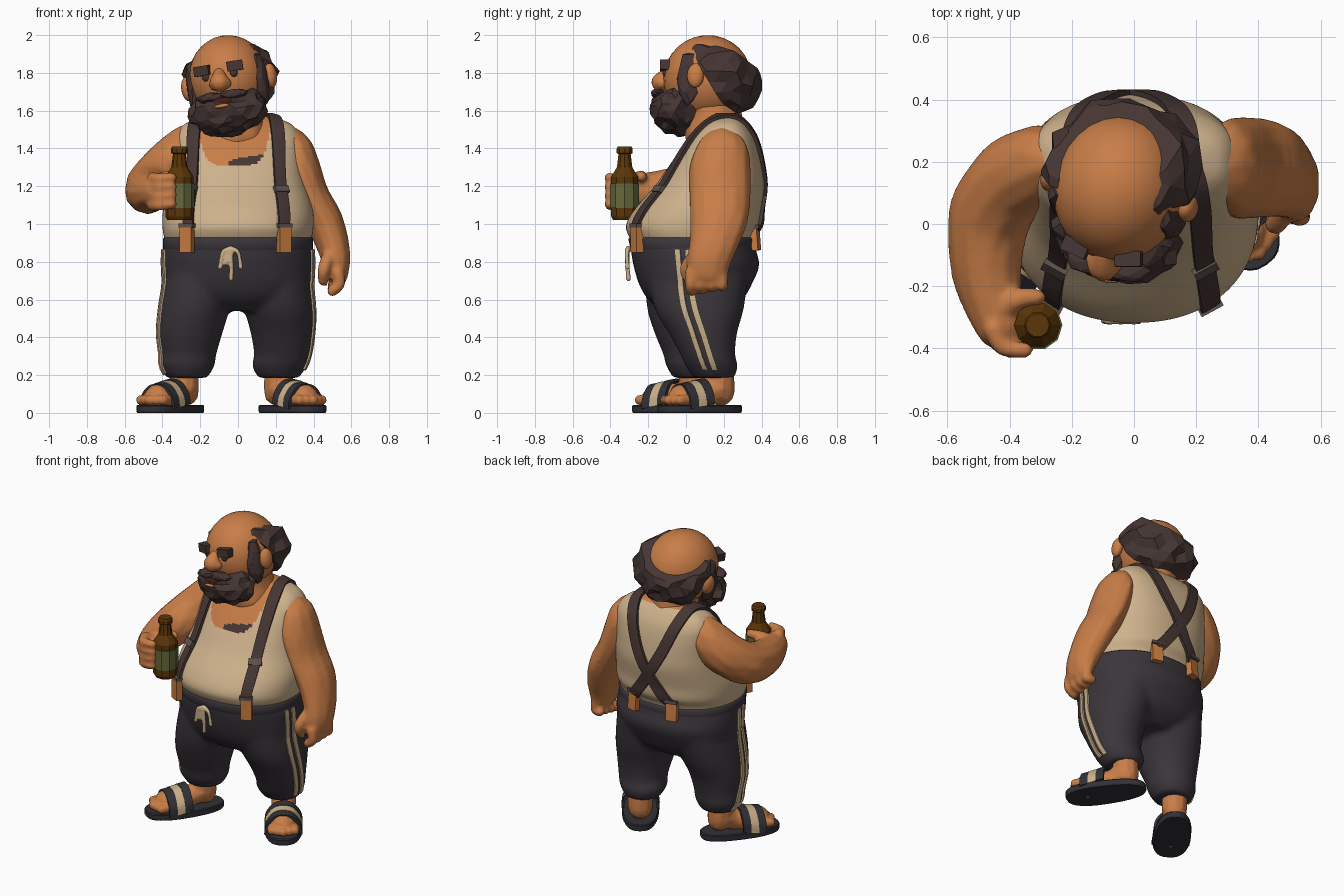
import bpy, bmesh, math, random
from mathutils import Vector, Matrix

random.seed(4)
cube = bpy.data.objects.get("Cube")
if cube:
    bpy.data.objects.remove(cube, do_unlink=True)


def material(name, r, g, b):
    m = bpy.data.materials.new(name)
    m.use_nodes = True
    m.diffuse_color = (r, g, b, 1)
    node = next(n for n in m.node_tree.nodes if n.type == 'BSDF_PRINCIPLED')
    node.inputs["Base Color"].default_value = (r, g, b, 1)
    node.inputs["Roughness"].default_value = 0.8
    return m


SKIN = material("skin", .58, .205, .063)
CLOTH = material("cream_cloth", .61, .44, .26)
HAIR = material("dark_brown_hair", .06, .036, .033)
PANTS = material("charcoal_fabric", .043, .036, .043)
LEATHER = material("tan_leather", .58, .2, .05)
GLASS = material("amber_glass", .105, .037, .003)
LABEL = material("olive_label", .13, .14, .045)
RUBBER = material("dark_rubber", .03, .03, .038)
METAL = material("dull_metal", .11, .085, .075)
MOUTH = material("mouth_dark", .05, .012, .01)
NONE = Matrix()


def smooth(pts, n):
    """Catmull-Rom interpolation of tuples of any length."""
    out = []
    for i in range(len(pts) - 1):
        a, b, c, d = (pts[min(max(k, 0), len(pts) - 1)] for k in range(i - 1, i + 3))
        for s in range(n):
            t = s / n
            out.append(tuple(.5 * (2 * q + (r - p) * t + (2 * p - 5 * q + 4 * r - w) * t * t
                                   + (3 * q - p - 3 * r + w) * t ** 3)
                             for p, q, r, w in zip(a, b, c, d)))
    return out + [tuple(pts[-1])]


def finish(name, bm, mats, soft=True, matrix=NONE):
    bmesh.ops.recalc_face_normals(bm, faces=bm.faces[:])
    me = bpy.data.meshes.new(name)
    for f in bm.faces:
        f.smooth = soft
    bm.to_mesh(me)
    bm.free()
    for m in mats:
        me.materials.append(m)
    ob = bpy.data.objects.new(name, me)
    bpy.context.collection.objects.link(ob)
    ob.matrix_world = matrix
    return ob


def remesh(ob, voxel, rounds):
    mod = ob.modifiers.new("blend", 'REMESH')
    mod.mode, mod.voxel_size, mod.use_smooth_shade = 'VOXEL', voxel, True
    mod = ob.modifiers.new("relax", 'SMOOTH')
    mod.factor, mod.iterations = .5, rounds
    return ob


def loft(bm, rings, sides=32, power=2.0):
    """Skin horizontal superellipses given as x, y, z, rx, ry[, power]."""
    angles = [2 * math.pi * i / sides for i in range(sides)]
    loops = []
    for x, y, z, rx, ry, *own in rings:
        e = 2 / (own[0] if own else power)
        loops.append([bm.verts.new((x + rx * math.copysign(abs(math.cos(a)) ** e, math.cos(a)),
                                    y + ry * math.copysign(abs(math.sin(a)) ** e, math.sin(a)), z))
                      for a in angles])
    for lo, hi in zip(loops, loops[1:]):
        for i in range(sides):
            j = (i + 1) % sides
            bm.faces.new((lo[i], lo[j], hi[j], hi[i]))
    bm.faces.new(loops[0][::-1])
    bm.faces.new(loops[-1])


def limb(name, paths, mat, voxel=.014, matrix=NONE, steps=7):
    """Blend chains of balls given as x, y, z, rx[, ry] into one soft form."""
    bm = bmesh.new()
    for path in paths:
        for x, y, z, *r in smooth(path, steps):
            size = Matrix.Diagonal((r[0], r[-1], min(r), 1))
            bmesh.ops.create_icosphere(bm, subdivisions=2, radius=1, matrix=Matrix.Translation((x, y, z)) @ size)
    return remesh(finish(name, bm, [mat], True, matrix), voxel, 2)


def ball(name, loc, radii, mat, matrix=NONE):
    bm = bmesh.new()
    bmesh.ops.create_uvsphere(bm, u_segments=28, v_segments=16, radius=1,
                              matrix=Matrix.Translation(loc) @ Matrix.Diagonal((*radii, 1)))
    return finish(name, bm, [mat], True, matrix)


def box(name, loc, size, mat, matrix=NONE, tilt=0, turn=0):
    bm = bmesh.new()
    place = Matrix.Translation(loc) @ Matrix.Rotation(turn, 4, 'Z') @ Matrix.Rotation(tilt, 4, 'X')
    bmesh.ops.create_cube(bm, size=1, matrix=place @ Matrix.Diagonal((*size, 1)))
    return finish(name, bm, [mat], False, matrix)


def shaggy(name, loc, radii, matrix, cuts=(), detail=3):
    """Rough tufted ellipsoid of hair, trimmed by planes."""
    bm = bmesh.new()
    bmesh.ops.create_icosphere(bm, subdivisions=detail, radius=1)
    for v in bm.verts:
        v.co = Vector(loc) + Vector(a * b for a, b in zip(v.co * random.uniform(.92, 1.12), radii))
    for co, no in cuts:
        bmesh.ops.bisect_plane(bm, geom=bm.verts[:] + bm.edges[:] + bm.faces[:],
                               plane_co=co, plane_no=no, clear_outer=True)
        bmesh.ops.holes_fill(bm, edges=[e for e in bm.edges if e.is_boundary], sides=0)
    return finish(name, bm, [HAIR], False, matrix)


def ribbon(name, pts, width, mat, thick, side=None, target=None, matrix=NONE):
    """Flat band along a path, optionally wrapped onto another part."""
    bm = bmesh.new()
    path = [Vector(p) for p in smooth(pts, 8)]
    rows = []
    for i, p in enumerate(path):
        along = path[min(i + 1, len(path) - 1)] - path[max(i - 1, 0)]
        out = p - Vector((p.x * .9, .15, min(p.z, 1.3)))
        s = Vector(side) if side else along.cross(out).normalized()
        rows.append([bm.verts.new(p + s * width * k) for k in (-.5, -.17, .17, .5)])
    for a, b in zip(rows, rows[1:]):
        for k in range(3):
            bm.faces.new((a[k], a[k + 1], b[k + 1], b[k]))
    ob = finish(name, bm, [mat], False, matrix)
    if target:
        mod = ob.modifiers.new("wrap", 'SHRINKWRAP')
        mod.target, mod.offset, mod.wrap_mode = target, thick * .5, 'ABOVE_SURFACE'
    mod = ob.modifiers.new("thickness", 'SOLIDIFY')
    mod.thickness, mod.offset = thick, 0


# Torso: tank top with a scooped neckline over skin
bm = bmesh.new()
body = [(.86, .045, .37, .30, 2.2), (.94, .03, .393, .335, 2.2), (1.0, .04, .40, .355, 2.2),
        (1.08, .065, .395, .335, 2.2), (1.2, .125, .365, .29, 2.3), (1.3, .155, .345, .25, 2.5),
        (1.4, .18, .335, .205, 2.7), (1.47, .195, .325, .165, 2.8), (1.53, .205, .28, .115, 2.8),
        (1.57, .21, .18, .07, 2.6)]
loft(bm, smooth([(0, y, z, rx, ry, p) for z, y, rx, ry, p in body], 12), 144)
for f in bm.faces:
    c = f.calc_center_median()
    scoop = 1.31 + .16 * (abs(c.x + .02) / .185) ** 6 if c.y < .2 else 1.56
    if c.z > scoop:
        f.material_index = 2 if c.z < 1.345 + .2 * c.x and -.05 < c.x < .13 else 1
torso = finish("tank_top_torso", bm, [CLOTH, SKIN, HAIR])
limb("neck", [[(0, .15, 1.47, .16, .11), (-.02, .15, 1.55, .155, .13), (-.03, .13, 1.68, .15)]], SKIN, .018)

# Trousers: hips and two legs blended together
bm = bmesh.new()
hips = [(.92, .035, .387, .327), (.86, .04, .399, .331), (.78, .055, .402, .333), (.68, .05, .392, .298),
        (.6, .05, .34, .25), (.54, .05, .22, .17)]
loft(bm, smooth([(0, y, z, rx, ry) for z, y, rx, ry in hips], 4), 48, 2.2)
legs = {"left": [(.19, .06, .72, .2, .27), (.22, .07, .55, .187, .235), (.235, .09, .42, .167, .18),
                 (.235, .115, .31, .15, .145), (.22, .135, .25, .145, .138), (.215, .15, .185, .108, .108)],
        "right": [(-.19, .05, .72, .2, .27), (-.23, .03, .55, .187, .235), (-.255, .02, .42, .172, .185),
                  (-.265, .03, .31, .15, .15), (-.27, .035, .25, .145, .14), (-.27, .04, .185, .108, .108)]}
for rings in legs.values():
    loft(bm, smooth(rings, 5), 32, 2.1)
trousers = remesh(finish("trousers", bm, [PANTS]), .018, 3)
bm = bmesh.new()
loft(bm, [(0, .038, .83, .38, .315), (0, .036, .87, .396, .33), (0, .033, .92, .398, .338),
          (0, .033, .928, .39, .332)], 64, 2.2)
finish("waistband", bm, [PANTS])
for name, s, lag in (("left", 1, 0), ("right", -1, .1)):
    for d in (-.031, .031):
        ribbon(name + "_leg_stripe",
               [(s * .43, -.025 + d, .87), (s * .42, .005 + d - lag * .3, .6),
                (s * .42, .065 + d - lag * .8, .4), (s * .38, .125 + d - lag, .21)],
               .034, CLOTH, .009, (0, 1, 0), trousers)
limb("drawstring", [[(-.04, -.305, .87, .016), (-.08, -.312, .85, .012), (-.095, -.31, .77, .013)],
                    [(-.04, -.305, .87, .016), (0, -.312, .85, .012), (.015, -.31, .77, .013)],
                    [(-.05, -.31, .86, .013), (-.065, -.31, .79, .012), (-.035, -.31, .84, .013)],
                    [(-.04, -.31, .86, .014), (-.035, -.31, .78, .013), (-.037, -.305, .71, .014)]], CLOTH, .007)

# Suspenders crossing at the back, with buckles and leather tabs
for name, s in (("left", 1), ("right", -1)):
    ribbon(name + "_suspender",
           [(s * x - .013, y, z) for x, y, z in ((.255, -.27, .98), (.245, -.15, 1.18), (.235, -.05, 1.35),
                                                 (.22, .08, 1.51), (.2, .2, 1.6), (.165, .33, 1.5),
                                                 (.085, .41, 1.3), (-.02, .42, 1.12), (-.135, .385, .96))],
           .07, HAIR, .018, None, torso)
    box(name + "_buckle", (s * .243 - .013, -.147, 1.185), (.082, .022, .04), METAL, NONE, -.6, s * .5)
    box(name + "_front_tab", (s * .257 - .013, -.26, .92), (.07, .04, .14), LEATHER, NONE, 0, s * .5)
    box(name + "_front_clip", (s * .257 - .013, -.264, .992), (.08, .038, .02), METAL, NONE, 0, s * .5)
    box(name + "_back_tab", (s * .14 - .013, .365, .925), (.07, .04, .13), LEATHER, NONE, .08, -s * .25)
    box(name + "_back_clip", (s * .14 - .013, .376, .985), (.08, .035, .02), METAL, NONE, .08, -s * .25)

# Arms and hands
fingers = [[(.53, .025 + .055 * i, .74, .034), (.535, .025 + .055 * i, .68, .032),
            (.5, .03 + .055 * i, .645 + .01 * i, .03)] for i in range(4)]
limb("left_arm", [[(.27, .19, 1.45, .07, .09), (.30, .19, 1.39, .10, .14), (.33, .18, 1.29, .11, .165),
                   (.385, .18, 1.15, .10, .165), (.455, .175, 1.02, .10, .155), (.5, .15, .9, .09, .135),
                   (.52, .125, .81, .078, .12), (.525, .115, .74, .062, .11)],
                  [(.48, .04, .82, .04), (.455, .0, .76, .035), (.45, .02, .7, .028)], *fingers], SKIN, .013)
fingers = [[(-.45, -.34, 1.1 + .047 * i, .035), (-.42, -.395, 1.1 + .047 * i, .03),
            (-.35, -.405, 1.105 + .047 * i, .027)] for i in range(4)]
limb("right_arm", [[(-.27, .2, 1.45, .08), (-.31, .19, 1.37, .13), (-.40, .13, 1.27, .14), (-.465, .02, 1.195, .135),
                    (-.475, -.13, 1.17, .118), (-.455, -.24, 1.17, .1), (-.43, -.32, 1.175, .085)],
                   [(-.42, -.27, 1.22, .045), (-.37, -.24, 1.25, .035), (-.31, -.235, 1.25, .028)], *fingers],
     SKIN, .013)

# Bottle
bm = bmesh.new()
loft(bm, [(-.31, -.325, z, r, r) for z, r in ((1.02, .064), (1.04, .075), (1.25, .075), (1.3, .043), (1.37, .034),
                                              (1.375, .044), (1.4, .044), (1.41, .038))], 10)
finish("bottle", bm, [GLASS], False)
bm = bmesh.new()
loft(bm, [(-.31, -.325, z, .08, .08) for z in (1.085, 1.215)], 10)
finish("bottle_label", bm, [LABEL], False)

# Feet and sandals, turned outward
arch = [(-.108, .045), (-.098, .1), (-.055, .155), (0, .17), (.055, .155), (.098, .1), (.108, .045)]
for name, x, y, turn in (("left", .285, .075, .6), ("right", -.355, -.06, -.6)):
    at = Matrix.Translation((x, y, 0)) @ Matrix.Rotation(turn, 4, 'Z')
    toes = [[(k * .035, -.12, .07, .028), (k * .035, -.2 + .012 * abs(k), .068, .028)] for k in (-2, -1, 0, 1, 2)]
    limb(name + "_foot", [[(0, .12, .24, .08), (0, .125, .15, .08), (0, .13, .11, .075)],
                          [(0, .12, .13, .08), (0, .04, .097, .066), (0, -.05, .085, .075, .053),
                           (0, -.12, .075, .08, .04)], *toes], SKIN, .009, at)
    bm = bmesh.new()
    loft(bm, [(0, 0, 0, .108, .245), (0, 0, .008, .113, .25), (0, 0, .036, .113, .25), (0, 0, .042, .108, .245)],
         32, 2.6)
    for v in bm.verts:
        v.co.x *= 1 - .5 * max(v.co.y, -.05)
    finish(name + "_sandal_sole", bm, [RUBBER], False, at)
    for part, mat, w, shift, lift in (("front_strap", RUBBER, .05, -.11, -.02), ("rear_strap", RUBBER, .05, -.01, 0),
                                      ("strap_band", CLOTH, .05, -.06, -.01)):
        ribbon(name + "_sandal_" + part, [(a, shift, b + lift) for a, b in arch],
               w, mat, .016, (0, 1, .15), None, at)

# Head, tilted and turned to its right
head = Matrix.Translation((-.05, .1, 1.77)) @ Matrix.Rotation(-.22, 4, 'Z') @ Matrix.Rotation(-.16, 4, 'Y')
ball("skull", (0, .015, 0), (.212, .235, .23), SKIN, head)
limb("nose", [[(0, -.2, .03, .03), (0, -.225, .005, .04), (0, -.237, -.02, .053)],
              [(-.03, -.225, -.03, .032), (.03, -.225, -.03, .032)]], SKIN, .01, head)
shaggy("hair_fringe", (0, .06, .0), (.242, .245, .205), head,
       [((0, .05, .14), (-.2, .4, 1)), ((0, .04, 0), (0, -1, -.6))])
shaggy("beard", (0, -.135, -.17), (.2, .14, .13), head, [((0, -.2, -.095), (0, -.3, 1))])
ball("mouth", (0, -.262, -.125), (.06, .02, .022), MOUTH, head)
ball("lower_lip", (0, -.27, -.147), (.045, .02, .012), SKIN, head)
for name, s in (("left", 1), ("right", -1)):
    ball(name + "_ear", (s * .228, .0, -.02), (.033, .045, .065), SKIN, head)
    shaggy(name + "_sideburn", (s * .178, -.05, -.03), (.043, .06, .14), head, (), 2)
    shaggy(name + "_moustache", (s * .06, -.235, -.093), (.08, .04, .026), head, (), 2)
    box(name + "_eyebrow", (s * .088, -.2, .055), (.085, .05, .052), HAIR, head, 0, s * .2)
    ball(name + "_eye", (s * .075, -.198, .02), (.022, .016, .024), HAIR, head)
